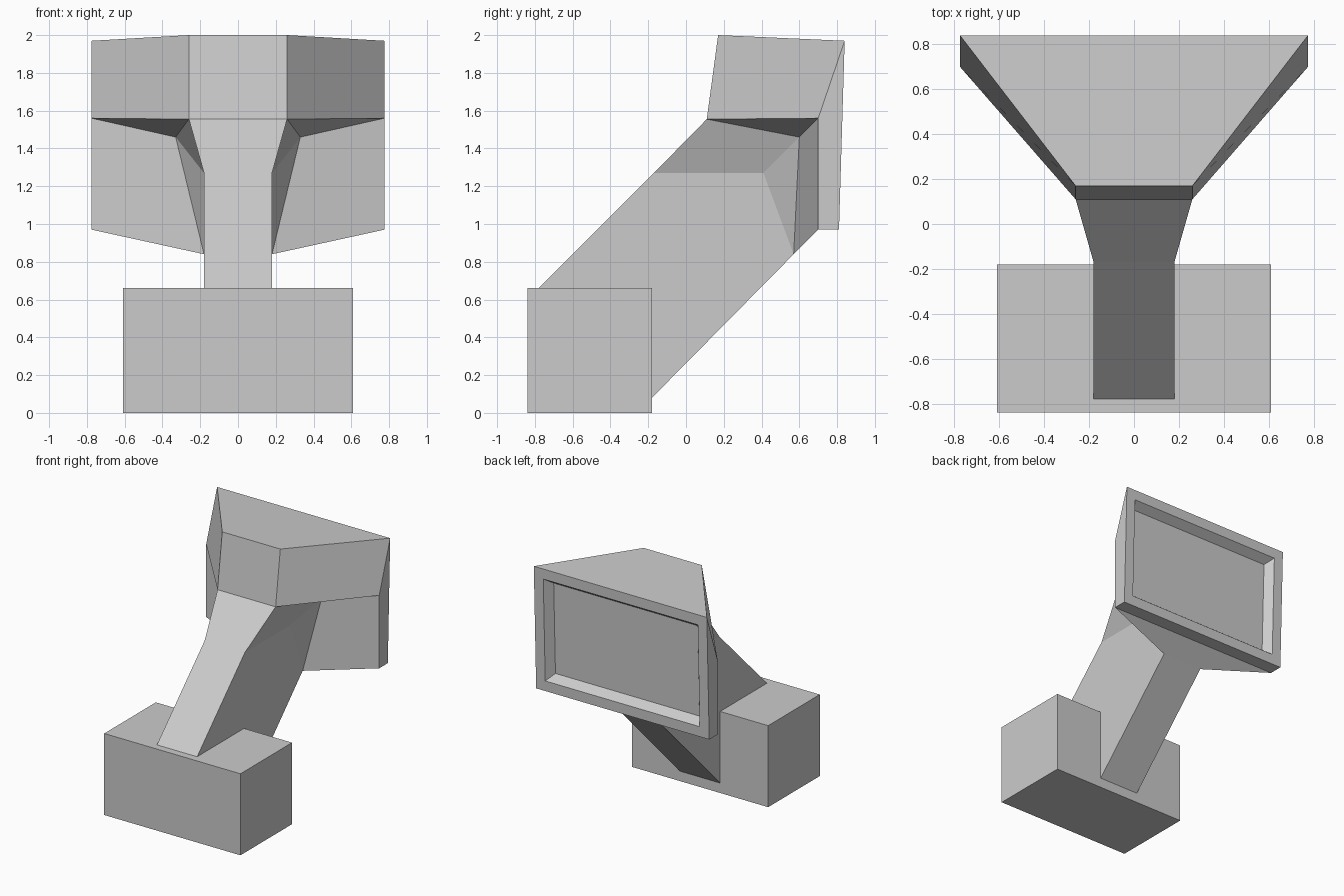
import bpy
import bmesh
from mathutils import Vector

default = bpy.data.objects.get("Cube")
if default:
    bpy.data.objects.remove(default, do_unlink=True)

GREY = (0.6, 0.6, 0.6, 1.0)
mat = bpy.data.materials.new("plain_grey")
mat.use_nodes = True
mat.diffuse_color = GREY
mat.node_tree.nodes["Principled BSDF"].inputs["Base Color"].default_value = GREY


def add_object(name, bm):
    bmesh.ops.recalc_face_normals(bm, faces=bm.faces[:])
    mesh = bpy.data.meshes.new(name)
    bm.to_mesh(mesh)
    bm.free()
    mesh.materials.append(mat)
    obj = bpy.data.objects.new(name, mesh)
    bpy.context.collection.objects.link(obj)
    return obj


# Base block
bm = bmesh.new()
bmesh.ops.create_cube(bm, size=1)
bmesh.ops.scale(bm, vec=(1.22, 0.66, 0.66), verts=bm.verts)
bmesh.ops.translate(bm, vec=(0, -0.51, 0.33), verts=bm.verts)
add_object("base_block", bm)

# Corners of the arm and screen housing on the left half
corners = {
    "top_front": (0.26, 0.17, 2.0),
    "brow": (0.26, 0.11, 1.555),
    "top_back": (0.775, 0.84, 1.97),
    "cheek": (0.775, 0.70, 1.56),
    "low_front": (0.775, 0.70, 0.97),
    "low_back": (0.775, 0.81, 0.97),
    "gusset": (0.33, 0.60, 1.46),
    "neck": (0.18, -0.17, 1.27),
    "neck_back": (0.18, 0.41, 1.27),
    "under": (0.18, 0.57, 0.84),
    "foot_top": (0.18, -0.80, 0.64),
    "foot_low": (0.18, -0.20, 0.06),
}

# Faces that repeat on both sides
side_faces = [
    "top_front brow cheek top_back",
    "top_back cheek low_front low_back",
    "brow gusset cheek",
    "cheek gusset under low_front",
    "brow neck neck_back gusset",
    "neck_back under gusset",
    "foot_top foot_low under neck_back neck",
]

# Loop of edges bridged straight across the middle
loop = ("top_back top_front brow neck foot_top foot_low "
        "under low_front low_back").split()

bm = bmesh.new()
left = {n: bm.verts.new(p) for n, p in corners.items()}
right = {n: bm.verts.new((-p[0], p[1], p[2])) for n, p in corners.items()}
for names in side_faces:
    for side in (left, right):
        bm.faces.new([side[n] for n in names.split()])
for i, a in enumerate(loop):
    b = loop[(i + 1) % len(loop)]
    screen = bm.faces.new((left[a], left[b], right[b], right[a]))
bmesh.ops.recalc_face_normals(bm, faces=bm.faces[:])

# Screen frame and bevelled recess on the back
bmesh.ops.inset_region(bm, faces=[screen], thickness=0.083, use_even_offset=True)
bmesh.ops.inset_region(bm, faces=[screen], thickness=0.047, use_even_offset=True)
inward = -Vector(screen.normal) * 0.065
bmesh.ops.translate(bm, vec=inward, verts=screen.verts[:])
add_object("arm_and_screen_housing", bm)
